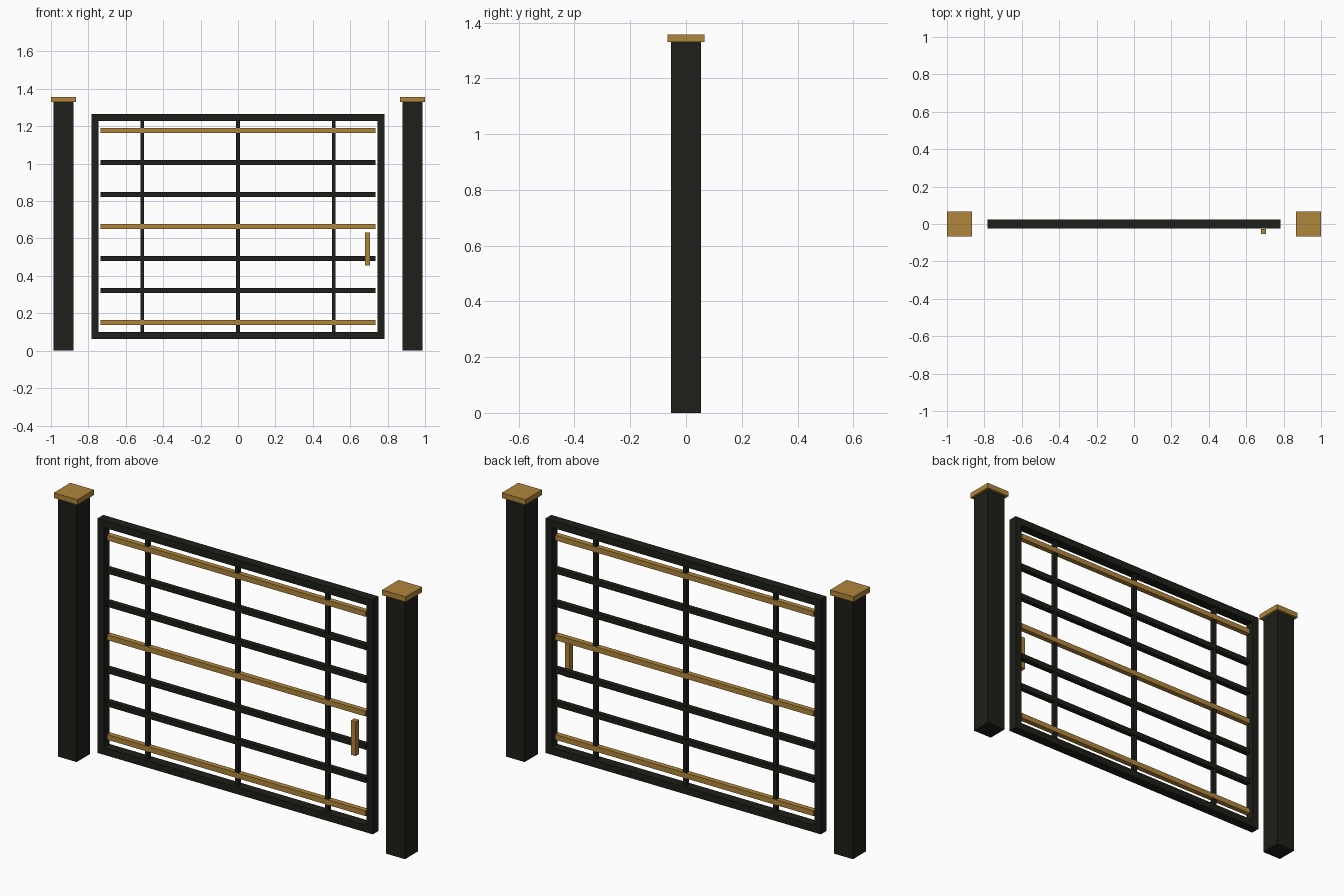
import bpy

if "Cube" in bpy.data.objects:
    bpy.data.objects.remove(bpy.data.objects["Cube"])


def material(name, color):
    m = bpy.data.materials.new(name)
    m.diffuse_color = color
    m.use_nodes = True
    m.node_tree.nodes["Principled BSDF"].inputs["Base Color"].default_value = m.diffuse_color
    return m


black = material("dark_metal", (0.013, 0.013, 0.010, 1))
gold = material("gold", (0.434, 0.238, 0.045, 1))


def box(name, center, size, mat):
    bpy.ops.mesh.primitive_cube_add(size=1, location=center)
    o = bpy.context.object
    o.name = name
    o.scale = size
    bpy.ops.object.transform_apply(location=False, rotation=False, scale=True)
    o.data.materials.append(mat)
    return o


# Gate dimensions
HALF_W, BOTTOM, TOP = 0.783, 0.062, 1.266
RAIL, DEPTH = 0.037, 0.048
MID_Z = (BOTTOM + TOP) / 2

# Posts, caps and frame sides, left and right
for side, s in (("left", -1), ("right", 1)):
    box(f"{side}_post", (s * 0.933, 0, 0.665), (0.107, 0.107, 1.33), black)
    box(f"{side}_post_cap", (s * 0.933, 0, 1.343), (0.134, 0.134, 0.027), gold)
    box(f"{side}_frame_stile", (s * (HALF_W - RAIL / 2), 0, MID_Z),
        (RAIL, DEPTH, TOP - BOTTOM), black)

# Top and bottom frame rails
for name, z in (("bottom", BOTTOM + RAIL / 2), ("top", TOP - RAIL / 2)):
    box(f"{name}_frame_rail", (0, 0, z), (2 * (HALF_W - RAIL), DEPTH, RAIL), black)

# Horizontal slats, every third one gold
for i in range(7):
    box(f"slat_{i + 1}", (0, 0, 0.152 + i * 0.1707), (1.471, 0.027, 0.027),
        gold if i % 3 == 0 else black)

# Upright bars
for i in (-1, 0, 1):
    box(f"upright_{i + 2}", (i * 0.512, 0, MID_Z), (0.021, 0.021, TOP - BOTTOM - 2 * RAIL), black)

# Handle on the front
box("handle", (0.693, -0.040, 0.543), (0.027, 0.027, 0.176), gold)
